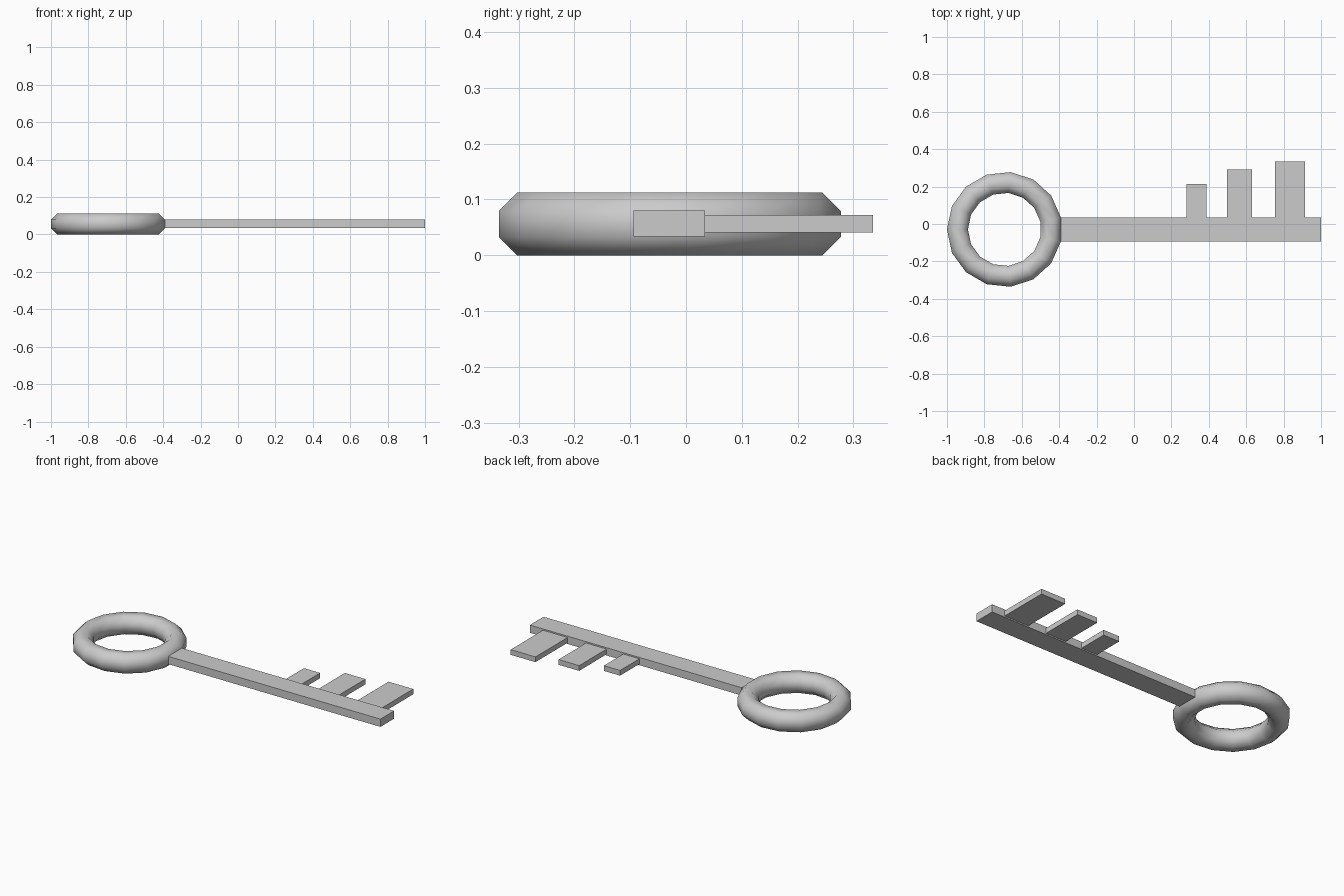
import bpy, bmesh
from math import cos, sin, pi, radians

if "Cube" in bpy.data.objects:
    bpy.data.objects.remove(bpy.data.objects["Cube"])


def make_object(name, bm):
    bmesh.ops.recalc_face_normals(bm, faces=bm.faces)
    mesh = bpy.data.meshes.new(name)
    bm.to_mesh(mesh)
    bm.free()
    obj = bpy.data.objects.new(name, mesh)
    bpy.context.collection.objects.link(obj)
    return obj


def box(name, x0, x1, y0, y1, z0, z1):
    bm = bmesh.new()
    bmesh.ops.create_cube(bm, size=1)
    for v in bm.verts:
        v.co = ((x0 + x1) / 2 + v.co.x * (x1 - x0),
                (y0 + y1) / 2 + v.co.y * (y1 - y0),
                (z0 + z1) / 2 + v.co.z * (z1 - z0))
    return make_object(name, bm)


def ring(name, center, major, minor, segments, sides):
    # Low-poly torus with flats on top and bottom, a vertex ring facing -x
    bm = bmesh.new()
    loops = []
    for i in range(segments):
        a = pi + 2 * pi * i / segments
        loop = []
        for j in range(sides):
            b = 2 * pi * (j + 0.5) / sides
            r = major + minor * cos(b)
            loop.append(bm.verts.new((center[0] + r * cos(a),
                                      center[1] + r * sin(a),
                                      center[2] + minor * sin(b))))
        loops.append(loop)
    for i in range(segments):
        p, q = loops[i], loops[(i + 1) % segments]
        for j in range(sides):
            k = (j + 1) % sides
            bm.faces.new((p[j], q[j], q[k], p[k]))
    for f in bm.faces:
        f.smooth = True
    return make_object(name, bm)


# Handle ring
ring("bow_ring", (-0.692, -0.029, 0.056), 0.252, 0.0606, 15, 8)

# Shaft, its end tucked into the ring
box("shaft", -0.41, 1.0, -0.094, 0.034, 0.034, 0.080)

# Teeth, growing towards the tip, thinner than the shaft
teeth = [(0.282, 0.388, 0.215), (0.497, 0.632, 0.291), (0.753, 0.915, 0.335)]
for n, (x0, x1, y1) in enumerate(teeth, 1):
    box(f"tooth_{n}", x0, x1, 0.02, y1, 0.041, 0.072)
